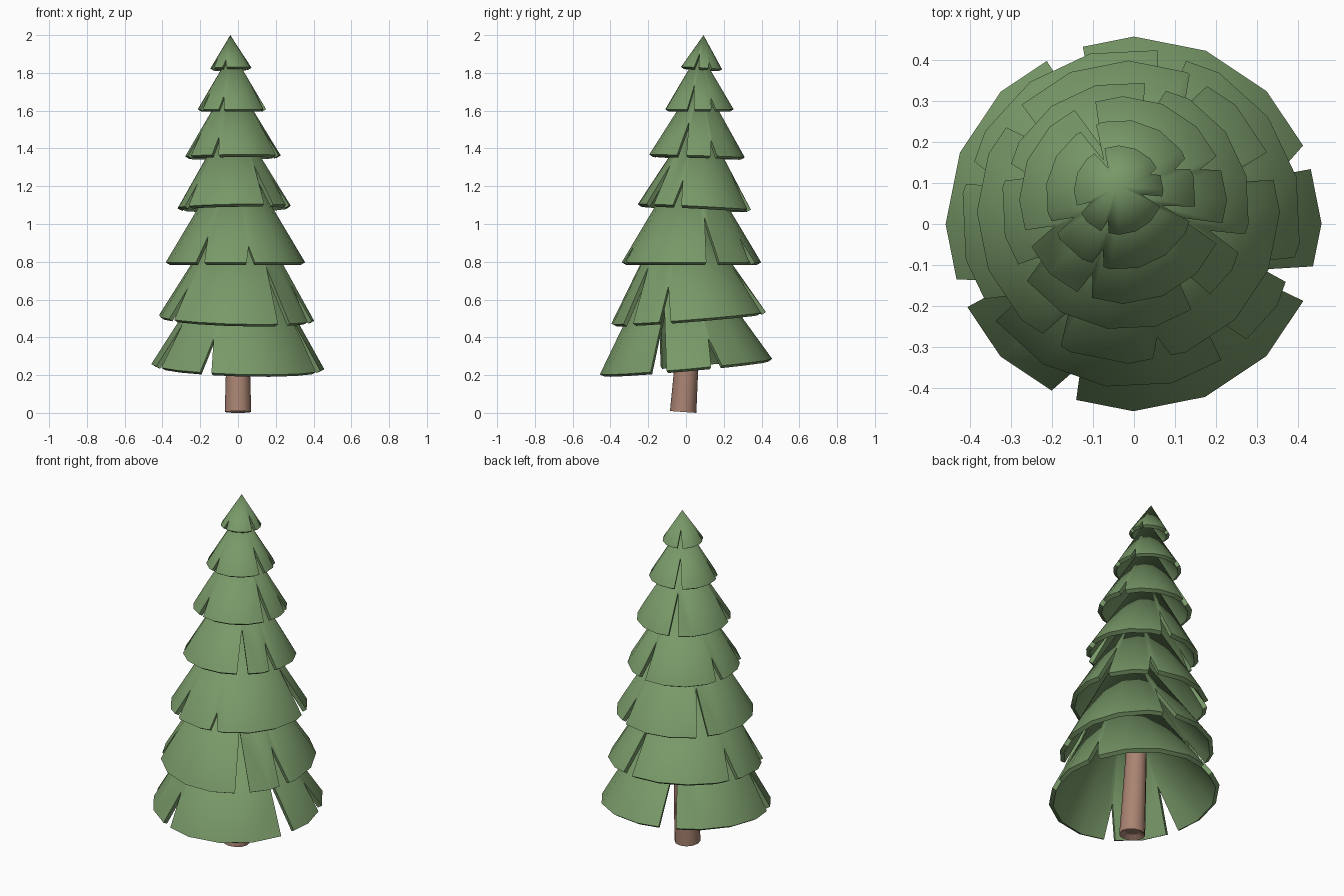
import bpy, bmesh
from math import sin, cos, pi, radians, hypot
from mathutils import Vector, Matrix

if "Cube" in bpy.data.objects:
    bpy.data.objects.remove(bpy.data.objects["Cube"])

SIDES = 16


def material(name, color):
    m = bpy.data.materials.new(name)
    m.diffuse_color = color
    m.use_nodes = True
    m.node_tree.nodes["Principled BSDF"].inputs["Base Color"].default_value = m.diffuse_color
    return m


green = material("needles", (0.19, 0.32, 0.14, 1))
brown = material("bark", (0.40, 0.23, 0.17, 1))


def finish(bm, name, mat=None):
    bmesh.ops.recalc_face_normals(bm, faces=bm.faces)
    me = bpy.data.meshes.new(name)
    bm.to_mesh(me)
    bm.free()
    ob = bpy.data.objects.new(name, me)
    bpy.context.collection.objects.link(ob)
    if mat:
        me.materials.append(mat)
    return ob


def select_only(ob):
    bpy.ops.object.select_all(action='DESELECT')
    ob.select_set(True)
    bpy.context.view_layer.objects.active = ob


def skirt(name, r, h, t, turn):
    """Hollow cone with wall thickness t and its rim at z = 0."""
    L = hypot(r, h)
    bm = bmesh.new()

    def ring(rad, z):
        return [bm.verts.new((rad * cos(turn + 2 * pi * i / SIDES),
                              rad * sin(turn + 2 * pi * i / SIDES), z)) for i in range(SIDES)]
    outer, inner = ring(r, 0), ring(r - t * h / L, -t * r / L)
    tip, tip_in = bm.verts.new((0, 0, h)), bm.verts.new((0, 0, h - t * L / r))
    for i in range(SIDES):
        j = (i + 1) % SIDES
        bm.faces.new((outer[i], outer[j], tip))
        bm.faces.new((inner[j], inner[i], tip_in))
        bm.faces.new((outer[j], outer[i], inner[i], inner[j]))
    return finish(bm, name, green)


def wedges(r, h, notches, twist):
    """Triangular prisms standing across the skirt wall, one per notch."""
    L = hypot(r, h)
    bm = bmesh.new()
    up = Vector((0, 0, 1))
    for deg, tall in notches:
        a = radians(deg + twist)
        out = Vector((cos(a), sin(a), 0))
        side = Vector((-sin(a), cos(a), 0))
        down = (out * r - up * h) / L
        normal = (out * h + up * r) / L
        d = tall * r * L / h
        half = r * radians(4 + 9 * tall) / 2 + .003
        ext = 0.06
        k = half * (d + ext) / d
        apex = out * r - down * d
        base = out * r + down * ext
        lo, hi = [[bm.verts.new(p + normal * n) for p in (apex, base + side * k, base - side * k)]
                  for n in (-0.06, 0.04)]
        bm.faces.new(lo)
        bm.faces.new(hi)
        for i in range(3):
            j = (i + 1) % 3
            bm.faces.new((lo[i], lo[j], hi[j], hi[i]))
    return finish(bm, "notch_cutter")


# Notch layouts: angle, height relative to the rim radius
A = [(-19, .7), (21, .33), (112, .8), (202, .5), (248, .38)]
B = [(-52, .7), (-18, .45), (76, .6), (164, .37), (213, .4)]
C = [(-77, .24), (18, .65), (62, .35), (140, .62), (239, .38)]

# Tiers: rim height, rim radius, tilt along y, notch layout
tiers = [(.245, .458, .09, A), (.503, .415, .08, B), (.797, .369, 0, C), (1.09, .303, -.05, B),
         (1.36, .253, -.03, A), (1.607, .183, 0, A), (1.825, .109, -.06, A)]
for n, (z, r, tilt, layout) in enumerate(tiers):
    h = 2 - z if n == 6 else 1.68 * r
    ob = skirt(f"branch_tier_{n + 1}", r, h, .025 if n < 5 else .02, radians(14 * (n % 2)))
    cutter = wedges(r, h, layout, 4 if n > 4 else 0)
    mod = ob.modifiers.new("notches", 'BOOLEAN')
    mod.operation = 'DIFFERENCE'
    mod.solver = 'EXACT'
    mod.object = cutter
    select_only(ob)
    bpy.ops.object.modifier_apply(modifier=mod.name)
    bpy.data.objects.remove(cutter)
    # Lean the tier with its rim and set it on the leaning axis of the tree
    lean = Vector((0, 0, 1)).rotation_difference(Vector((tilt / 3, -tilt, 1)))
    centre = (-.023 * (z - .2), .052 * (z - .24), z)
    ob.data.transform(Matrix.Translation(centre) @ lean.to_matrix().to_4x4())
    bpy.ops.object.shade_smooth_by_angle(angle=radians(30))

# Trunk: leaning tapered post with a recessed core at its foot
bm = bmesh.new()
bmesh.ops.create_cone(bm, cap_ends=True, segments=12, radius1=.07, radius2=.045, depth=.9,
                      matrix=Matrix.Translation((0, 0, .45)))
bm.faces.ensure_lookup_table()
foot = min(bm.faces, key=lambda f: f.calc_center_median().z)
bmesh.ops.inset_region(bm, faces=[foot], thickness=.03)
bmesh.ops.translate(bm, verts=foot.verts[:], vec=(0, 0, .02))
bmesh.ops.rotate(bm, verts=bm.verts[:], cent=(0, 0, 0), matrix=Matrix.Rotation(-.07, 3, 'X'))
low = min(v.co.z for v in bm.verts)
bmesh.ops.translate(bm, verts=bm.verts[:], vec=(0, -.015, -low))
trunk = finish(bm, "trunk", brown)
select_only(trunk)
bpy.ops.object.shade_smooth_by_angle(angle=radians(31))
